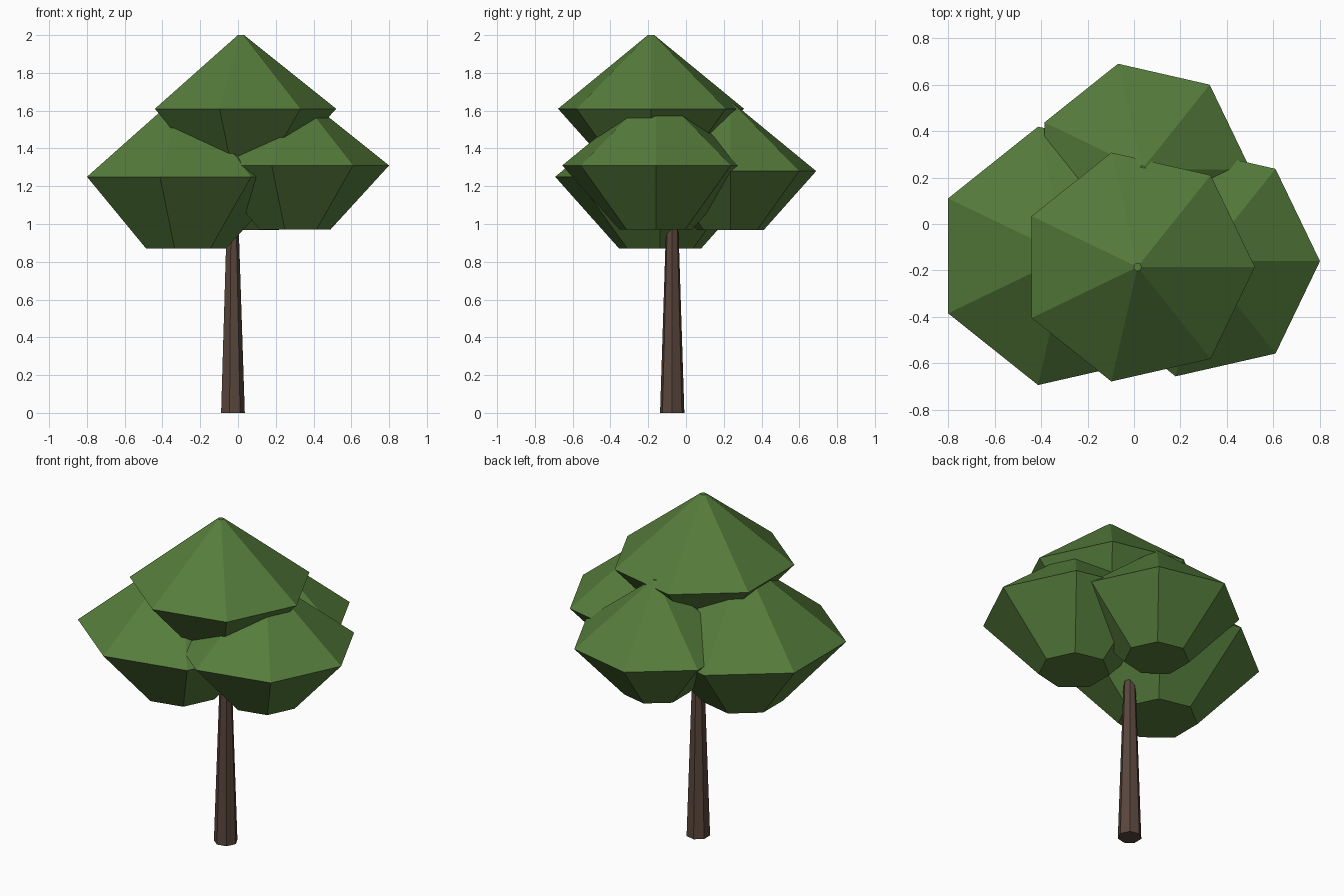
import bpy
from math import cos, sin, tau

SIDES = 7

cube = bpy.data.objects.get("Cube")
if cube:
    bpy.data.objects.remove(cube, do_unlink=True)


def make_material(name, colour):
    mat = bpy.data.materials.new(name)
    mat.use_nodes = True
    mat.diffuse_color = colour
    bsdf = next(n for n in mat.node_tree.nodes if n.type == 'BSDF_PRINCIPLED')
    bsdf.inputs["Base Color"].default_value = colour
    bsdf.inputs["Roughness"].default_value = 0.9
    return mat


def lathe(name, centre, profile, mat):
    """Closed, flat-faced solid from (radius, height) rings."""
    verts = [(r * cos(tau * i / SIDES), r * sin(tau * i / SIDES), z)
             for r, z in profile for i in range(SIDES)]
    faces = [tuple(reversed(range(SIDES))),
             tuple(range(len(verts) - SIDES, len(verts)))]
    for ring in range(len(profile) - 1):
        a = ring * SIDES
        for i in range(SIDES):
            j = (i + 1) % SIDES
            faces.append((a + i, a + j, a + SIDES + j, a + SIDES + i))
    mesh = bpy.data.meshes.new(name)
    mesh.from_pydata(verts, [], faces)
    mesh.materials.append(mat)
    obj = bpy.data.objects.new(name, mesh)
    obj.location = centre
    bpy.context.collection.objects.link(obj)
    return obj


leaf_green = make_material("leaf green", (0.093, 0.205, 0.045, 1))
bark_brown = make_material("bark brown", (0.100, 0.061, 0.045, 1))

# Tapered trunk, running up inside the foliage
lathe("trunk", (-0.03, -0.073, 0), [(0.066, 0), (0.025, 1.25)], bark_brown)

# Foliage clumps: centre at the widest ring, and radius
clumps = {
    "top_foliage": ((0.015, -0.185, 1.61), 0.505),
    "right_foliage": ((-0.286, -0.137, 1.25), 0.57),
    "left_foliage": ((0.292, -0.16, 1.31), 0.508),
    "back_foliage": ((0.035, 0.235, 1.28), 0.466),
}
for name, (centre, r) in clumps.items():
    lathe(name, centre,
          [(0.39 * r, -0.667 * r), (r, 0), (0.035 * r, 0.772 * r)], leaf_green)
